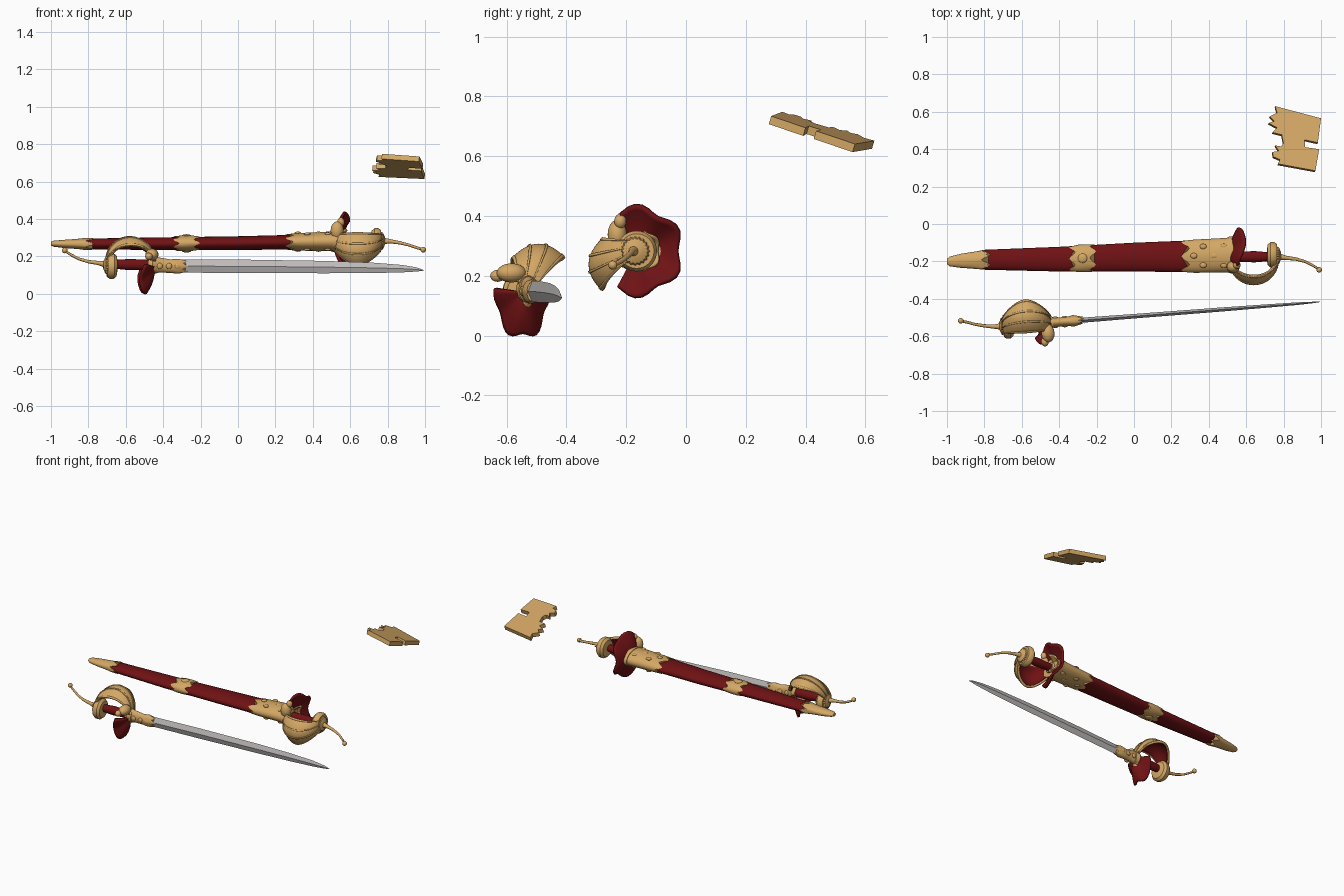
import bpy, bmesh
from math import sin, cos, pi, radians
from mathutils import Vector, Matrix

if "Cube" in bpy.data.objects:
    bpy.data.objects.remove(bpy.data.objects["Cube"])


def material(name, rgb):
    m = bpy.data.materials.new(name)
    m.use_nodes = True
    m.diffuse_color = (*rgb, 1)
    bsdf = next(n for n in m.node_tree.nodes if n.type == 'BSDF_PRINCIPLED')
    bsdf.inputs["Base Color"].default_value = (*rgb, 1)
    return m


GOLD = material("gold", (0.66, 0.39, 0.13))
RED = material("dark red", (0.16, 0.006, 0.007))
STEEL = material("steel", (0.55, 0.52, 0.52))
parts = []


def finish(name, bm, mat, M=Matrix(), thick=0):
    bmesh.ops.recalc_face_normals(bm, faces=bm.faces)
    me = bpy.data.meshes.new(name)
    bm.to_mesh(me)
    bm.free()
    me.materials.append(mat)
    ob = bpy.data.objects.new(name, me)
    bpy.context.collection.objects.link(ob)
    ob.matrix_world = M
    if thick:
        mod = ob.modifiers.new("thickness", 'SOLIDIFY')
        mod.thickness, mod.offset = thick, 0
    parts.append(ob)
    return ob


def loft(name, rings, mat, M=Matrix(), n=24, scallop=(0, 0), flute=0):
    """Skin elliptical rings (x, y, z, ry, rz); the end edges can be scalloped."""
    bm = bmesh.new()
    loops = []
    for i, (x, y, z, ry, rz) in enumerate(rings):
        wave = scallop[0] if i == 0 else scallop[1] if i == len(rings) - 1 else 0
        loop = []
        for k in range(n):
            a = 2 * pi * k / n
            f = 1 - flute * (k % 2)
            loop.append(bm.verts.new((x + wave * cos(6 * a), y + f * ry * cos(a), z + f * rz * sin(a))))
        loops.append(loop)
    for p, q in zip(loops, loops[1:]):
        for k in range(n):
            bm.faces.new((p[k], p[(k + 1) % n], q[(k + 1) % n], q[k]))
    bm.faces.new(loops[0])
    bm.faces.new(loops[-1])
    return finish(name, bm, mat, M)


def surface(name, fn, mat, M, thick, nu=28, nv=12):
    """Thickened sheet from a function of u and v, both 0 to 1."""
    bm = bmesh.new()
    g = [[bm.verts.new(fn(i / nu, j / nv)) for j in range(nv + 1)] for i in range(nu + 1)]
    for i in range(nu):
        for j in range(nv):
            bm.faces.new((g[i][j], g[i + 1][j], g[i + 1][j + 1], g[i][j + 1]))
    bmesh.ops.remove_doubles(bm, verts=bm.verts, dist=0.0001)
    return finish(name, bm, mat, M, thick)


def blob(name, pos, size, mat, M=Matrix()):
    bm = bmesh.new()
    bmesh.ops.create_uvsphere(bm, u_segments=16, v_segments=10, radius=1)
    bmesh.ops.scale(bm, vec=size, verts=bm.verts)
    bmesh.ops.translate(bm, vec=pos, verts=bm.verts)
    return finish(name, bm, mat, M)


def bow(lift, v0, v1):
    """Arched, cupped knuckle guard between cross positions v0 and v1."""
    def fn(u, v):
        a, s = pi * u, v0 + (v1 - v0) * v
        r = 0.125 + lift - 0.045 * s * s * sin(a)
        width = 0.035 + 0.05 * sin(a)
        return (-0.095 + r * cos(a), 0.045 * sin(a) + width * s, 0.02 + r * sin(a))
    return fn


def shell(spread, radius, flat, shift, r0, lift):
    """Flared leaf-shaped guard plate hanging opposite the knuckle guard."""
    def fn(u, v):
        a = radians(spread) * (2 * u - 1)
        r = radius * (r0 + (1 - r0) * v) * (1 - 0.08 * cos(6 * a))
        x = 0.025 + lift - 0.055 * v * v + 0.02 * v * cos(3 * a)
        return (x, shift + r * flat * sin(a), -0.01 - r * cos(a))
    return fn


def hilt(tag, M, spread, flat, shift):
    # Grip, collar, pommel and tail
    loft(tag + "_grip", [(-0.2, 0, 0, .02, .022), (-0.1, 0, 0, .027, .03), (0.03, 0, 0, .022, .026)], RED, M)
    loft(tag + "_collar", [(0, 0, 0, .03, .034), (.02, 0, 0, .04, .045), (.045, 0, 0, .032, .045)], GOLD, M)
    loft(tag + "_pommel", [(x, 0, -0.01, r, r) for x, r in
         ((-.165, .025), (-.17, .055), (-.185, .068), (-.205, .068), (-.22, .058))], GOLD, M, n=32)
    loft(tag + "_pommel_cap", [(x, 0, -0.005, r, r) for x, r in
         ((-.215, .052), (-.23, .044), (-.24, .022))], GOLD, M, n=40, flute=0.1)
    loft(tag + "_tail", [(-.235, 0, 0, .017, .017), (-.27, .002, .006, .011, .011), (-.32, .01, .012, .009, .009),
         (-.37, .022, .026, .008, .008), (-.41, .036, .046, .008, .008), (-.445, .046, .068, .007, .007)], GOLD, M, n=12)
    blob(tag + "_tail_ball", (-.445, .047, .07), (.015, .015, .015), GOLD, M)
    # Knuckle guard with red lining and raised ribs
    surface(tag + "_knuckle_guard", bow(0, -1, 1), GOLD, M, 0.012)
    surface(tag + "_guard_lining", bow(-0.009, -.88, .88), RED, M, 0.004)
    for i, s in enumerate((-1, -.35, .3, .95)):
        surface(f"{tag}_guard_rib_{i}", bow(0.007, s - .05, s + .05), GOLD, M, 0.007, nv=2)
    # Shell and its gold plate, and side leaf
    surface(tag + "_shell", shell(spread, 0.148, flat, shift, 0, 0), RED, M, 0.014)
    surface(tag + "_shell_plate", shell(70, 0.075, flat, shift / 2, 0, 0.012), GOLD, M, 0.008)
    blob(tag + "_side_leaf", (.015, -.055, .055), (.035, .05, .032), GOLD, M)
    blob(tag + "_leaf_tip", (-.005, -.1, .045), (.02, .025, .02), GOLD, M)


# Drawn sword: blade points to +x, knuckle guard up
drawn = Matrix.Translation((-0.48, -0.53, 0.155)) @ Matrix.Rotation(radians(4.4), 4, 'Z') \
    @ Matrix.Rotation(radians(0.9), 4, 'Y')
hilt("drawn_sword", drawn, 95, 0.58, -0.015)
loft("blade", [(.1, 0, -.005, .014, .034), (.5, 0, 0, .012, .036), (.95, 0, .003, .011, .033),
     (1.2, 0, .003, .009, .028), (1.36, 0, .001, .007, .02), (1.44, 0, -.002, .004, .011),
     (1.48, 0, -.006, .001, .001)], STEEL, drawn, n=4)
loft("ricasso_mount", [(.02, 0, 0, .032, .05), (.06, 0, 0, .024, .04), (.12, 0, -.005, .024, .036),
     (.16, 0, -.005, .03, .04), (.2, 0, -.005, .017, .032)], GOLD, drawn, scallop=(0, .014))
for i, x in enumerate((.06, .11, .155)):
    for side in (-1, 1):
        blob(f"ricasso_boss_{i}_{side}", (x, side * .023, -.005), (.016, .008, .016), GOLD, drawn)

# Sheathed sword: blade direction -x, knuckle guard to the front
sheathed = Matrix(((-1, 0, 0, 0.545), (0, 0, -1, -0.175), (0, -1, 0, 0.283), (0, 0, 0, 1)))
hilt("sheathed_sword", sheathed, 118, 0.97, 0)

# Scabbard body, tip, middle band and throat
loft("scabbard_body", [(-.88, -.194, .267, .038, .022), (-.78, -.191, .267, .054, .029),
     (-.4, -.188, .268, .066, .034), (0, -.177, .271, .077, .037), (.35, -.172, .278, .086, .039)], RED, n=32)
loft("scabbard_tip", [(-1, -.2, .268, .014, .01), (-.985, -.2, .268, .026, .016), (-.93, -.197, .267, .037, .022),
     (-.86, -.194, .267, .045, .027), (-.79, -.191, .267, .056, .033)], GOLD, n=36, scallop=(0, .025))
loft("scabbard_band", [(-.33, -.185, .27, .069, .038), (-.3, -.184, .27, .073, .042),
     (-.25, -.183, .271, .074, .042), (-.22, -.182, .271, .072, .039)], GOLD, n=36, scallop=(.016, .016))
loft("scabbard_throat", [(.275, -.173, .277, .087, .042), (.33, -.172, .278, .089, .047),
     (.45, -.168, .28, .091, .051), (.53, -.165, .281, .094, .054)], GOLD, n=36, scallop=(.022, 0))
loft("throat_rim", [(.505, -.165, .281, .096, .057), (.52, -.165, .281, .099, .06),
     (.535, -.165, .281, .096, .057)], GOLD, n=36)
for i, (x, y) in enumerate(((.32, -.17), (.37, -.12), (.37, -.22), (.43, -.17), (.48, -.12), (.48, -.22))):
    for side in (-1, 1):
        blob(f"throat_boss_{i}_{side}", (x, y, .279 + side * (.046 if i in (0, 3) else .041)),
             (.018, .015, .008), GOLD)
for side in (-1, 1):
    blob(f"band_boss_{side}", (-.275, -.183, .27 + side * .041), (.025, .025, .008), GOLD)


# Broken plank pieces lying on one sloping plane
def plank(name, outline):
    bm = bmesh.new()
    pts = [Vector((x, y, 0.75 - 0.13 * (x - 0.74) - 0.32 * (y - 0.33))) for x, y in outline]
    face = bm.faces.new([bm.verts.new(p) for p in pts])
    ext = bmesh.ops.extrude_face_region(bm, geom=[face])
    new = [v for v in ext["geom"] if isinstance(v, bmesh.types.BMVert)]
    bmesh.ops.translate(bm, vec=(-.003, -.008, -.027), verts=new)
    finish(name, bm, GOLD)


plank("front_plank", [(.745, .36), (.78, .345), (.77, .322), (.97, .285), (.99, .4), (.92, .41), (.8, .432),
                      (.785, .415), (.755, .42), (.775, .39), (.74, .385)])
plank("joining_plank", [(.8, .428), (.915, .408), (.912, .452), (.79, .478)])
plank("back_plank", [(.755, .63), (1, .565), (.983, .435), (.8, .475), (.74, .49), (.765, .515), (.72, .54),
                     (.75, .55), (.725, .575), (.765, .595)])

# Smooth shading with sharp edges kept
bpy.ops.object.select_all(action='DESELECT')
for ob in parts:
    ob.select_set(True)
bpy.context.view_layer.objects.active = parts[0]
bpy.ops.object.shade_smooth_by_angle(angle=radians(35))
